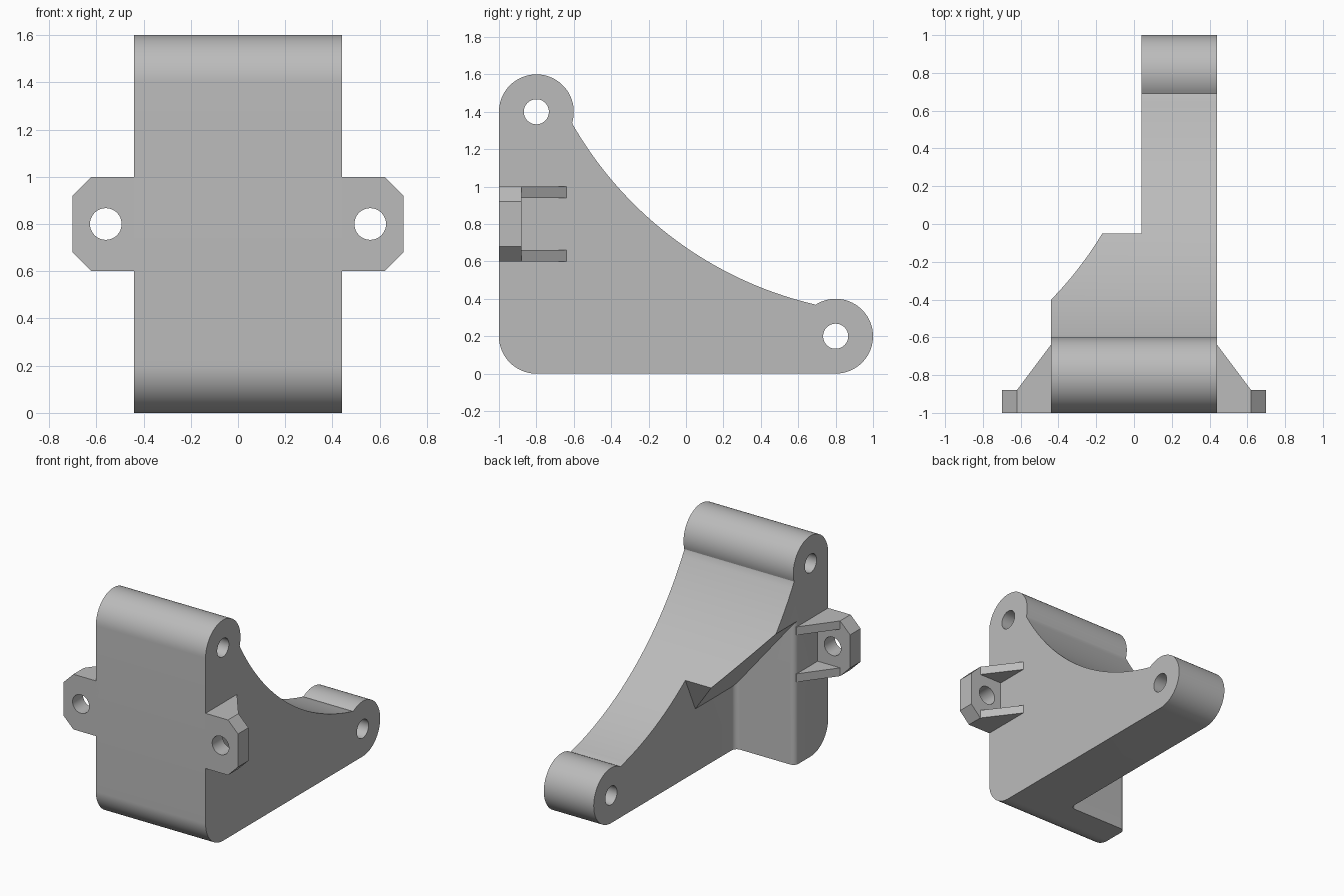
import bpy, bmesh
from math import sin, cos, radians
from mathutils import Vector

cube = bpy.data.objects.get("Cube")
if cube:
    bpy.data.objects.remove(cube, do_unlink=True)

grey = bpy.data.materials.new("plain grey")
grey.use_nodes = True
grey.diffuse_color = (0.5, 0.5, 0.5, 1)
grey.node_tree.nodes["Principled BSDF"].inputs["Base Color"].default_value = grey.diffuse_color

HALF = 0.44            # half width of the body
ARM = 0.04             # inner side of the narrow arm
WALL = -0.62           # back of the full-width wall


def arc(cu, cv, r, a0, a1, n=24):
    angles = [radians(a0 + (a1 - a0) * i / n) for i in range(n + 1)]
    return [(cu + r * cos(a), cv + r * sin(a)) for a in angles]


def prism(name, pts, axis, lo, hi):
    """Extrude a 2D profile along an axis; hi may be a function of the point."""
    def place(p, t):
        u, v = p
        return {"x": Vector((t, u, v)), "y": Vector((u, t, v)), "z": Vector((u, v, t))}[axis]
    bm = bmesh.new()
    top = hi if callable(hi) else (lambda p: hi)
    a = [bm.verts.new(place(p, lo)) for p in pts]
    b = [bm.verts.new(place(p, top(p))) for p in pts]
    bm.faces.new(a)
    bm.faces.new(b[::-1])
    for i in range(len(pts)):
        j = (i + 1) % len(pts)
        bm.faces.new((a[i], b[i], b[j], a[j]))
    bmesh.ops.recalc_face_normals(bm, faces=bm.faces)
    mesh = bpy.data.meshes.new(name)
    bm.to_mesh(mesh)
    bm.free()
    mesh.materials.append(grey)
    obj = bpy.data.objects.new(name, mesh)
    bpy.context.collection.objects.link(obj)
    return obj


def select(obj):
    bpy.ops.object.select_all(action="DESELECT")
    obj.select_set(True)
    bpy.context.view_layer.objects.active = obj


def cut(obj, *cutters):
    select(obj)
    for c in cutters:
        mod = obj.modifiers.new("cut", "BOOLEAN")
        mod.operation, mod.solver, mod.object = "DIFFERENCE", "EXACT", c
        bpy.ops.object.modifier_apply(modifier=mod.name)
        bpy.data.objects.remove(c, do_unlink=True)


def smooth(obj):
    select(obj)
    bpy.ops.object.shade_smooth_by_angle(angle=radians(20))


# Body: side profile with two rolls and a hollow sweep between them
profile = (arc(-0.8, 0.2, 0.2, 180, 270)
           + arc(0.8, 0.2, 0.2, -90, 123, 40)
           + arc(1.149, 2.341, 2.024, -103.3, -150.2, 40)
           + arc(-0.8, 1.4, 0.2, -17, 180, 40))
body = prism("body", profile, "x", -HALF, HALF)

# Pocket beside the arm, with rounded corners and a sloping ceiling
r = 0.04
pocket = prism("pocket_cutter",
               [(ARM, 1.5)]
               + arc(ARM - r, WALL + r, r, 0, -90, 8)
               + arc(-HALF + r, WALL - r, r, 90, 180, 8)
               + [(-HALF - 0.1, WALL - r), (-HALF - 0.1, 1.5)],
               "z", -0.2, lambda p: 1.04 - 1.21 * (p[0] + HALF))
# Sloped end of the overhang
end = prism("end_cutter", [(-0.42, -0.1), (1.5, -0.1), (1.5, 1.2), (0.175, 1.2)],
            "x", -0.7, ARM)
# Pivot holes through both rolls
holes = [prism("pivot_cutter", arc(y, z, 0.067, 0, 352.5, 47), "x", -1, 1)
         for y, z in ((-0.8, 1.4), (0.8, 0.2))]
cut(body, pocket, end, *holes)
smooth(body)

# Mounting lugs with triangular ribs on both sides
for side, label in ((1, "left"), (-1, "right")):
    root = HALF - 0.02
    plate = [(root, 0.6), (0.62, 0.6), (0.7, 0.68), (0.7, 0.92), (0.62, 1.0), (root, 1.0)]
    lug = prism(label + "_lug", [(side * x, z) for x, z in plate], "y", -1, -0.88)
    cut(lug, prism("screw_cutter", arc(side * 0.56, 0.8, 0.067, 0, 352.5, 47), "y", -1.2, -0.7))
    smooth(lug)
    rib = [(root, -0.88), (0.62, -0.88), (HALF, -0.64), (root, -0.64)]
    for level, z in (("lower", 0.6), ("upper", 0.94)):
        prism(f"{label}_{level}_rib", [(side * x, y) for x, y in rib], "z", z, z + 0.06)
